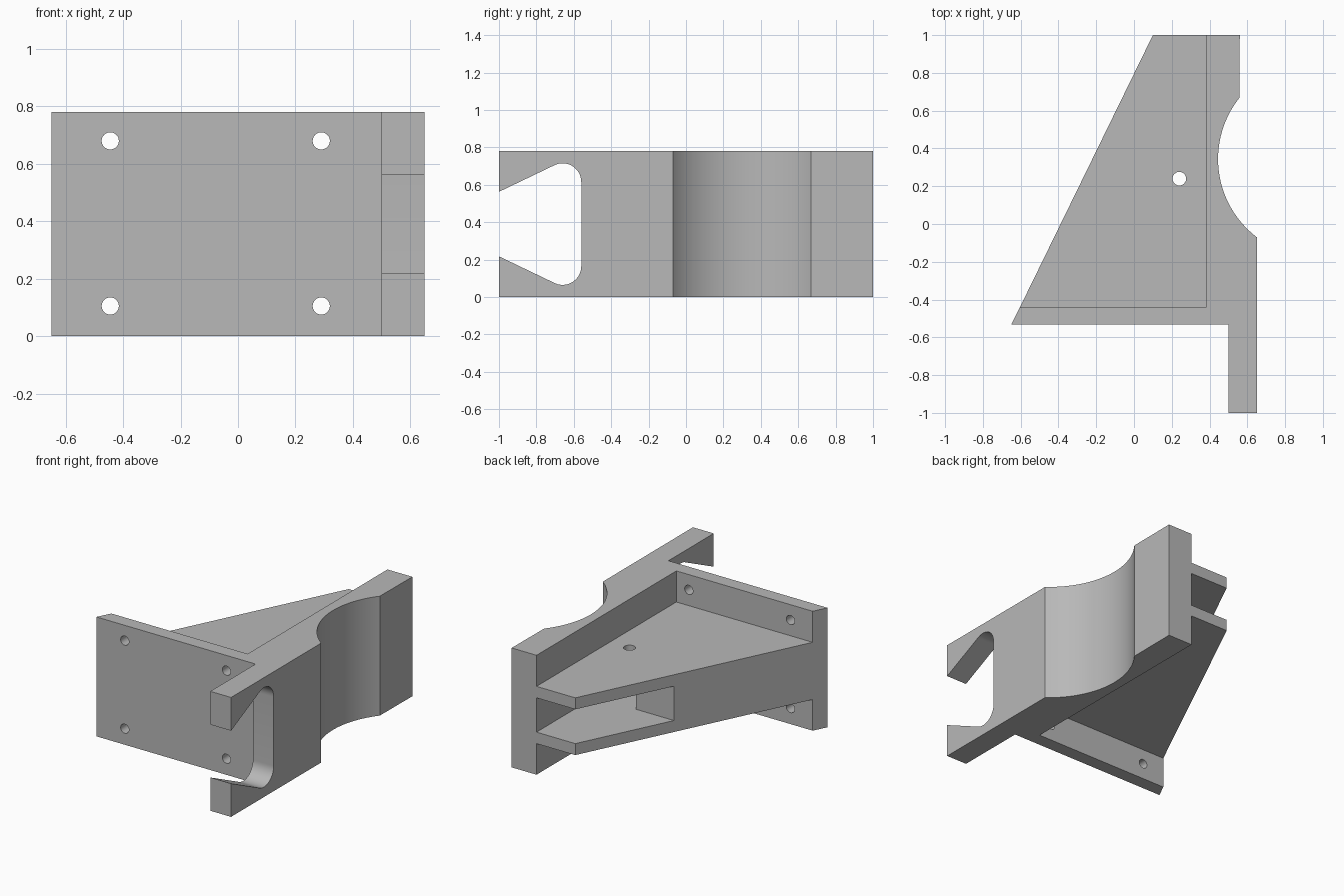
import bpy
import bmesh
from math import sin, cos, atan2, radians
from mathutils import Vector, Matrix

cube = bpy.data.objects.get("Cube")
if cube:
    bpy.data.objects.remove(cube, do_unlink=True)

grey = bpy.data.materials.new("plain grey")
grey.use_nodes = True
grey.diffuse_color = (0.48, 0.48, 0.48, 1)
grey.node_tree.nodes["Principled BSDF"].inputs["Base Color"].default_value = (0.48, 0.48, 0.48, 1)

HEIGHT = 0.78
MID = HEIGHT / 2


def arc(cx, cy, r, start, end, steps):
    """Points on an arc, angles in radians."""
    return [(cx + r * cos(start + (end - start) * i / steps),
             cy + r * sin(start + (end - start) * i / steps)) for i in range(steps + 1)]


def prism(name, outline, low, high, axis="Z"):
    """Extrude a closed outline: (x, y) along z, (y, z) along x, or (z, x) along y."""
    place = {"Z": lambda a, b, c: (a, b, c),
             "X": lambda a, b, c: (c, a, b),
             "Y": lambda a, b, c: (b, c, a)}[axis]
    bm = bmesh.new()
    face = bm.faces.new([bm.verts.new(place(a, b, low)) for a, b in outline])
    moved = bmesh.ops.extrude_face_region(bm, geom=[face])["geom"]
    bmesh.ops.translate(bm, vec=Vector(place(0, 0, high - low)),
                        verts=[v for v in moved if isinstance(v, bmesh.types.BMVert)])
    bmesh.ops.recalc_face_normals(bm, faces=bm.faces)
    mesh = bpy.data.meshes.new(name)
    bm.to_mesh(mesh)
    bm.free()
    mesh.materials.append(grey)
    obj = bpy.data.objects.new(name, mesh)
    bpy.context.collection.objects.link(obj)
    return obj


def cut(target, cutter):
    mod = target.modifiers.new(cutter.name, "BOOLEAN")
    mod.operation = "DIFFERENCE"
    mod.solver = "EXACT"
    mod.object = cutter
    cutter.hide_render = True
    cutter.hide_set(True)


def circle(a, b, r):
    return arc(a, b, r, 0, radians(360), 32)[:-1]


# Mounting plate and long side arm, with the round saddle in the arm's outer face
cx, cy, r = 0.965, 0.344, 0.52
lower_angle = atan2(-0.07 - cy, 0.65 - cx) % radians(360)
upper_angle = atan2(0.665 - cy, 0.56 - cx)
saddle = arc(cx, cy, r, lower_angle, upper_angle, 40)
body_outline = ([(-0.65, -0.533), (0.5, -0.533), (0.5, -1), (0.65, -1)] + saddle +
                [(0.56, 1), (0.38, 1), (0.38, -0.443), (-0.605, -0.443)])
body = prism("plate_and_arm", body_outline, 0, HEIGHT)

# Flared, round-cornered opening at the front of the arm
corner_y, rad = -0.66, 0.1
bottom = arc(corner_y, 0.165, rad, radians(240), radians(360), 16)
top = [(y, HEIGHT - z) for y, z in reversed(bottom)]
flare = [(-1.02, 0.553), (-1.02, HEIGHT - 0.553)]
cut(body, prism("arm_opening_cutter", bottom + top + flare, 0.4, 0.8, "X"))

# Four plate bolt holes
for i, x in enumerate((-0.445, 0.29)):
    for j, z in enumerate((0.105, 0.68)):
        cut(body, prism(f"bolt_hole_cutter_{i}{j}", circle(z, x, 0.03), -0.6, -0.4, "Y"))

# Triangular web joining plate and arm
web_outline = [(-0.605, -0.443), (0.38, -0.443), (0.38, 1), (0.1, 1)]
web = prism("triangular_web", web_outline, MID - 0.187, MID + 0.187)

# Slot splitting the back of the web, and the pin hole through it
slot_outline = [(0.42, 1.1), (0.42, 0.08), (0.08, 0.08), (0.08, 0.4), (-0.5, 0.4), (-0.5, 1.1)]
cut(web, prism("web_slot_cutter", slot_outline, MID - 0.112, MID + 0.112))
cut(web, prism("pin_hole_cutter", circle(0.24, 0.24, 0.036), 0, HEIGHT))

# Smooth the round surfaces while keeping edges sharp
for obj in (body, web):
    bpy.ops.object.select_all(action="DESELECT")
    bpy.context.view_layer.objects.active = obj
    obj.select_set(True)
    for mod in list(obj.modifiers):
        bpy.ops.object.modifier_apply(modifier=mod.name)
    bpy.ops.object.shade_smooth_by_angle(angle=radians(25))

# Cutters are no longer needed
for obj in list(bpy.data.objects):
    if "_cutter" in obj.name:
        bpy.data.objects.remove(obj, do_unlink=True)
